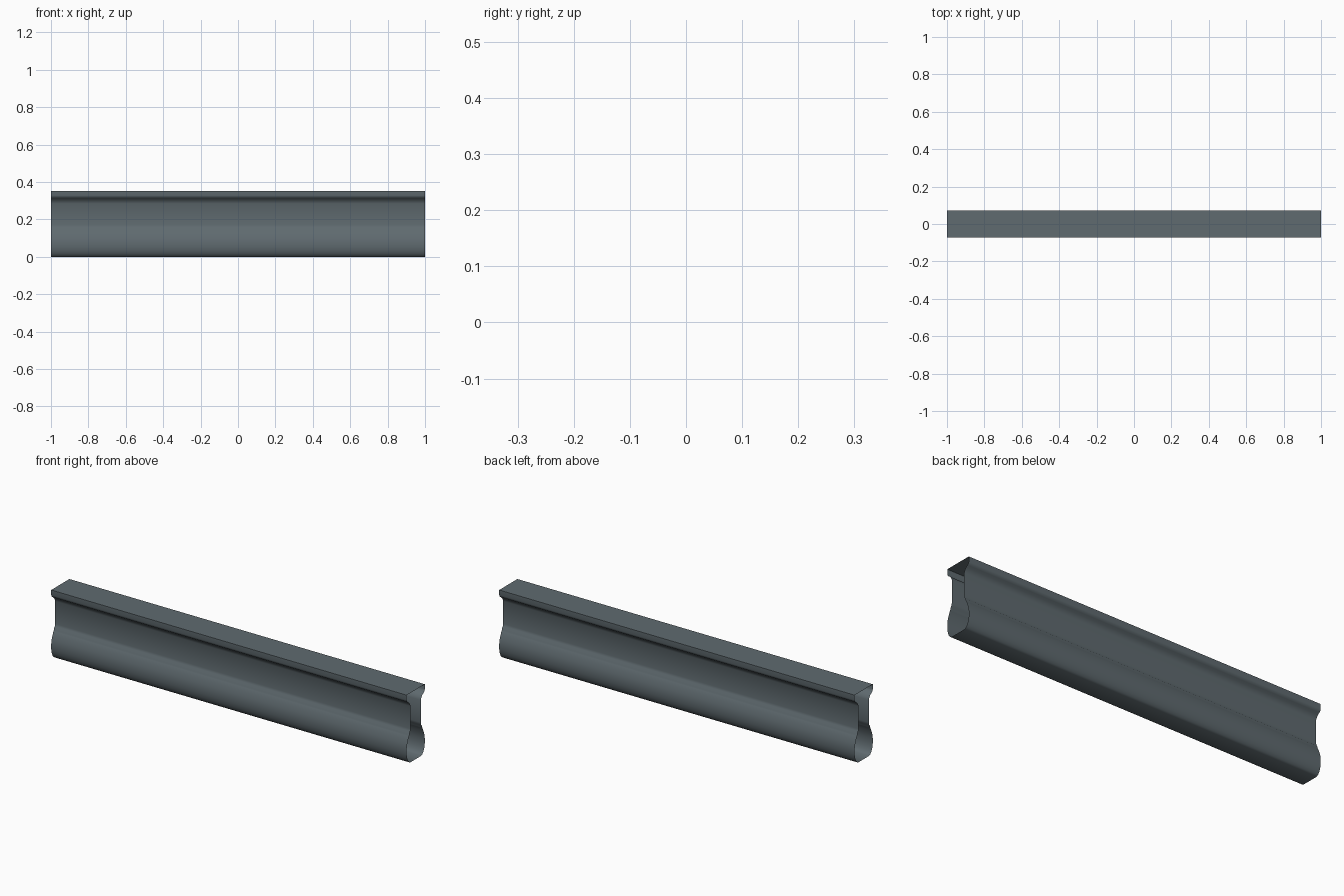
import bpy, bmesh, math

if "Cube" in bpy.data.objects:
    bpy.data.objects.remove(bpy.data.objects["Cube"])

steel = bpy.data.materials.new("slate grey")
steel.diffuse_color = (0.115, 0.145, 0.16, 1)
steel.use_nodes = True
steel.node_tree.nodes["Principled BSDF"].inputs["Base Color"].default_value = steel.diffuse_color

# Half cross-section of the rail (y, z), from bottom centre to top centre
half = [(0, 0), (0.046, 0), (0.055, 0.006), (0.063, 0.017), (0.069, 0.032),
        (0.073, 0.052), (0.073, 0.078), (0.069, 0.100), (0.062, 0.120),
        (0.055, 0.136), (0.051, 0.142), (0.049, 0.152), (0.044, 0.158),
        (0.042, 0.170), (0.041, 0.200), (0.041, 0.284), (0.046, 0.296),
        (0.054, 0.307), (0.064, 0.314), (0.071, 0.321), (0.073, 0.328),
        (0.073, 0.353), (0, 0.353)]
profile = half + [(-y, z) for y, z in half[-2:0:-1]]

# Open-ended skin swept along x
bm = bmesh.new()
rings = [[bm.verts.new((x, y, z)) for y, z in profile] for x in (-1, 1)]
n = len(profile)
for i in range(n):
    j = (i + 1) % n
    bm.faces.new((rings[0][i], rings[0][j], rings[1][j], rings[1][i]))
bmesh.ops.recalc_face_normals(bm, faces=bm.faces)
# Make sure the skin faces outward
top = max(bm.faces, key=lambda f: f.calc_center_median().z)
if top.normal.z < 0:
    bmesh.ops.reverse_faces(bm, faces=bm.faces)

mesh = bpy.data.meshes.new("rail")
bm.to_mesh(mesh)
bm.free()
rail = bpy.data.objects.new("rail", mesh)
mesh.materials.append(steel)
bpy.context.collection.objects.link(rail)

# Smooth curves, sharp head corners
bpy.context.view_layer.objects.active = rail
rail.select_set(True)
bpy.ops.object.shade_smooth_by_angle(angle=math.radians(50))
